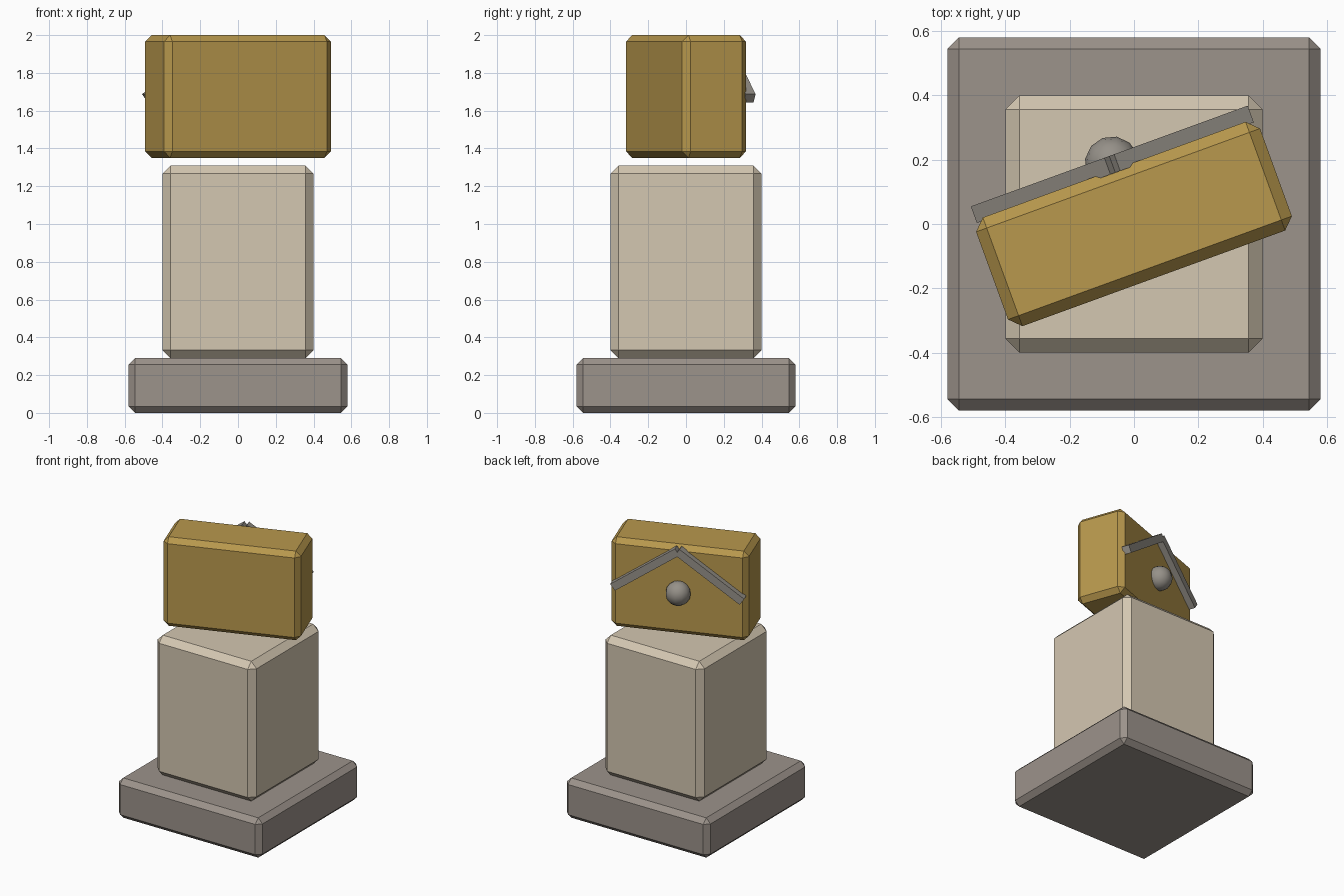
import bpy, math
from mathutils import Matrix

if "Cube" in bpy.data.objects:
    bpy.data.objects.remove(bpy.data.objects["Cube"])

TURN = Matrix.Rotation(math.radians(20), 4, 'Z')   # the top block is turned on the column
PITCH = math.radians(35)


def material(name, rgb):
    m = bpy.data.materials.new(name)
    lin = [((c / 255 + 0.055) / 1.055) ** 2.4 for c in rgb]
    m.diffuse_color = (*lin, 1)
    m.use_nodes = True
    m.node_tree.nodes["Principled BSDF"].inputs["Base Color"].default_value = m.diffuse_color
    return m


stone = material("warm_grey_stone", (156, 147, 139))
cream = material("cream_stone", (212, 199, 177))
ochre = material("ochre", (184, 152, 77))
grey = material("grey_metal", (150, 145, 137))


def block(name, size, matrix, mat, bevel=0):
    """Box of the given size, optionally with single-step chamfered edges."""
    bpy.ops.mesh.primitive_cube_add(size=1)
    ob = bpy.context.object
    ob.name = name
    ob.data.transform(Matrix.Diagonal((*size, 1)))
    ob.matrix_world = matrix
    ob.data.materials.append(mat)
    if bevel:
        mod = ob.modifiers.new("chamfer", 'BEVEL')
        mod.width = bevel
        mod.segments = 1
    return ob


def at(x, y, z):
    return Matrix.Translation((x, y, z))


# Pedestal: plinth and column
block("plinth", (1.16, 1.16, 0.29), at(0, 0, 0.145), stone, 0.035)
block("column", (0.80, 0.80, 1.02), at(0, 0, 0.80), cream, 0.043)

# Turned block on top
block("top_block", (0.94, 0.36, 0.65), TURN @ at(0, 0, 1.675), ochre, 0.035)

# Gable strips on the back of the top block, meeting at the ridge
for side, name in ((1, "gable_strip_right"), (-1, "gable_strip_left")):
    tilt = Matrix.Rotation(side * PITCH, 4, 'Y')
    block(name, (0.54, 0.055, 0.055), TURN @ at(side * 0.2215, 0.1975, 1.82) @ tilt, grey)

# Round knob under the gable
bpy.ops.mesh.primitive_uv_sphere_add(segments=12, ring_count=8, radius=0.085)
knob = bpy.context.object
knob.name = "knob"
knob.matrix_world = TURN @ at(0, 0.20, 1.665)
knob.data.materials.append(grey)
bpy.ops.object.shade_smooth()
